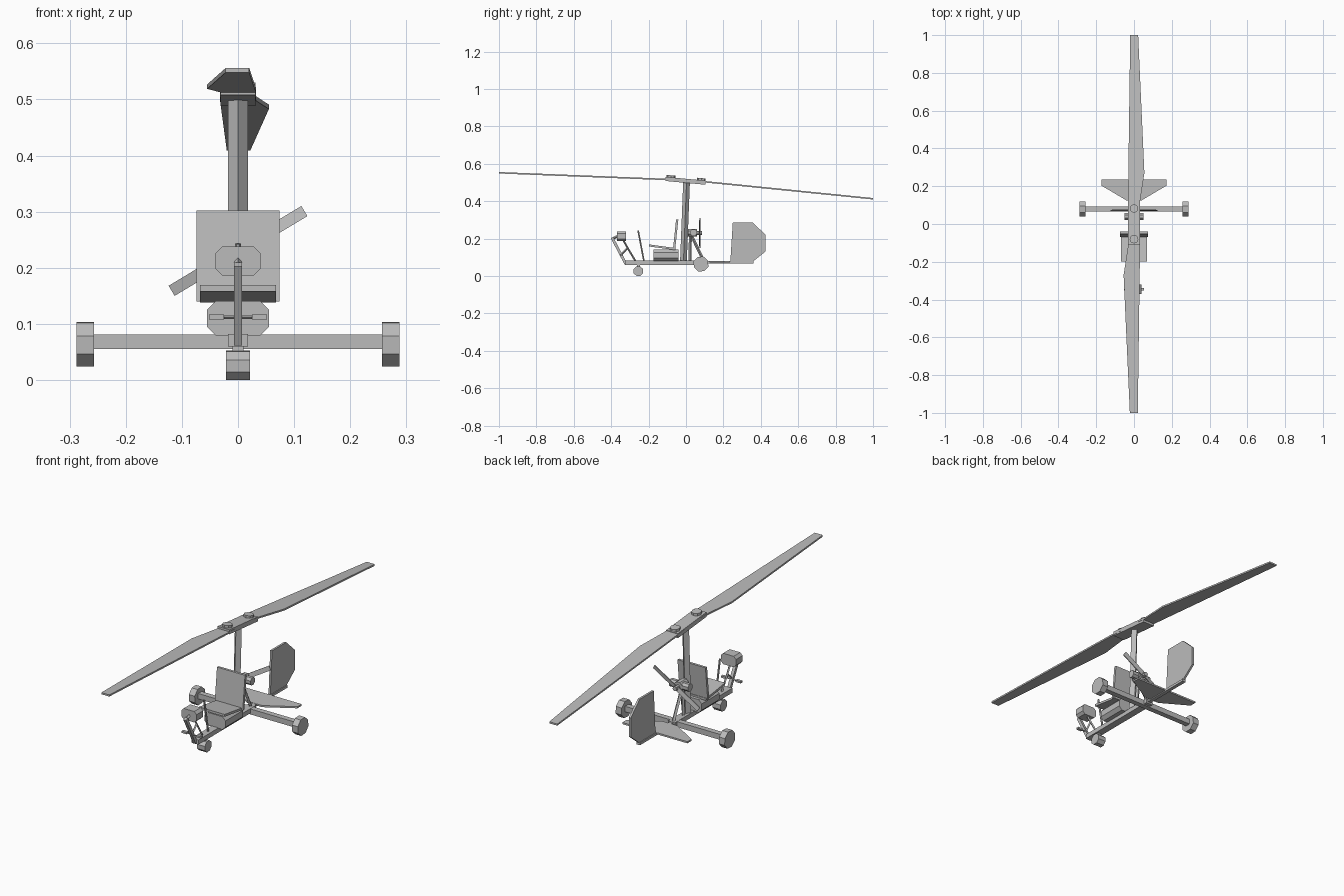
import bpy, bmesh, math
from mathutils import Vector

if "Cube" in bpy.data.objects:
    bpy.data.objects.remove(bpy.data.objects["Cube"])

grey = bpy.data.materials.new("plain_grey")
grey.diffuse_color = (0.5, 0.5, 0.5, 1)
grey.use_nodes = True
grey.node_tree.nodes["Principled BSDF"].inputs["Base Color"].default_value = grey.diffuse_color


def finish(name, bm):
    bmesh.ops.recalc_face_normals(bm, faces=bm.faces)
    me = bpy.data.meshes.new(name)
    bm.to_mesh(me)
    bm.free()
    me.materials.append(grey)
    ob = bpy.data.objects.new(name, me)
    bpy.context.collection.objects.link(ob)
    return ob


def prism(name, pts, axis, lo, hi, shape=None):
    """Extrude a 2D outline along an axis; shape optionally moves each point."""
    place = {'x': lambda p, d: (d, p[0], p[1]),
             'y': lambda p, d: (p[0], d, p[1]),
             'z': lambda p, d: (p[0], p[1], d)}[axis]
    bm = bmesh.new()
    rings = []
    for d in (lo, hi):
        cos = [Vector(place(p, d)) for p in pts]
        rings.append([bm.verts.new(shape(c) if shape else c) for c in cos])
    bm.faces.new(rings[0])
    bm.faces.new(rings[1])
    n = len(pts)
    for i in range(n):
        j = (i + 1) % n
        bm.faces.new((rings[0][i], rings[0][j], rings[1][j], rings[1][i]))
    return finish(name, bm)


def ngon(cx, cy, r, n, turn=0):
    return [(cx + r * math.cos(turn + 2 * math.pi * i / n),
             cy + r * math.sin(turn + 2 * math.pi * i / n)) for i in range(n)]


def chamfered(cx, cy, w, h, c):
    """Rectangle of half sizes w, h with cut corners."""
    return [(cx + x, cy + y) for x, y in (
        (w, h - c), (w - c, h), (c - w, h), (-w, h - c),
        (-w, c - h), (c - w, -h), (w - c, -h), (w, c - h))]


def rect(x0, x1, y0, y1):
    return [(x0, y0), (x1, y0), (x1, y1), (x0, y1)]


def rod(name, p, q, r, n=6, turn=0.0):
    """Straight tube with n sides between two points."""
    p, q = Vector(p), Vector(q)
    d = (q - p).normalized()
    u = Vector((1, 0, 0)) if abs(d.x) < 0.9 else Vector((0, 1, 0))
    u = (u - d * u.dot(d)).normalized()
    v = d.cross(u)

    def put(c):
        return (q if c.z > 0.5 else p) + u * c.x + v * c.y
    return prism(name, ngon(0, 0, r, n, turn), 'z', 0, 1, put)


# frame: keel, tail boom, axle and mast
prism("keel", rect(-0.018, 0.018, 0.06, 0.082), 'y', -0.325, 0.11)
prism("tail_boom", rect(-0.009, 0.009, 0.068, 0.08), 'y', 0.1, 0.36)
prism("axle", rect(0.067, 0.093, 0.055, 0.081), 'x', -0.26, 0.26)
rod("mast", (0, -0.014, 0.07), (0, 0.003, 0.505), 0.018, 4)

# wheels
turn = math.radians(25.5)
for side, s in (("left", -1), ("right", 1)):
    prism(side + "_wheel", ngon(0.08, 0.064, 0.042, 8, turn), 'x', s * 0.257, s * 0.288)
prism("nose_wheel", ngon(-0.255, 0.0262, 0.0275, 8, turn), 'x', -0.021, 0.021)
prism("nose_wheel_mount", rect(-0.263, -0.247, 0.03, 0.065), 'x', -0.01, 0.01)

# rotor hub with tilted top and two bolts
prism("rotor_hub", [(-0.11, 0.508), (0.105, 0.488), (0.105, 0.51), (-0.11, 0.53)],
      'x', -0.031, 0.031)
for i, y in enumerate((-0.08, 0.082)):
    zc = 0.52 - 0.093 * y
    prism("hub_bolt_%d" % i, ngon(0, y, 0.023, 8), 'z', zc - 0.01, zc + 0.011,
          lambda c, y=y: Vector((c.x, c.y, c.z - 0.093 * (c.y - y))))

# rotor blades, the rear one turned half round
outline = [(-0.032, -0.06), (-0.032, -0.12), (-0.055, -0.27),
           (-0.022, -1), (0.02, -1), (0.032, -0.12), (0.032, -0.06)]
for name, s, z0, slope in (("front_blade", 1, 0.516, 0.04), ("rear_blade", -1, 0.518, -0.101)):
    prism(name, outline, 'z', -0.008, 0,
          lambda c, s=s, z0=z0, k=slope: Vector((c.x * s, c.y * s, z0 + c.z + k * abs(c.y))))

# seat: tank below, tilted cushion and backrest
prism("seat_tank", chamfered(0, 0.11, 0.055, 0.031, 0.016), 'y', -0.173, -0.04)
prism("seat_cushion", [(-0.198, 0.158), (-0.055, 0.138), (-0.055, 0.149), (-0.198, 0.169)],
      'x', -0.068, 0.068)
prism("seat_back", [(-0.07, 0.14), (-0.058, 0.14), (-0.041, 0.302), (-0.053, 0.302)],
      'x', -0.074, 0.074)

# nose: strut, instrument pod, pedals and control stick
rod("nose_strut", (0, -0.396, 0.206), (0, -0.322, 0.065), 0.0105, 4, math.pi / 4)
prism("instrument_pod", chamfered(0, 0.212, 0.04, 0.026, 0.012), 'y', -0.37, -0.32)
rod("pod_mount", (0, -0.392, 0.2), (0, -0.36, 0.215), 0.007, 4)
rod("pod_brace_front", (0, -0.348, 0.112), (0, -0.312, 0.15), 0.005, 4)
rod("pod_brace_rear", (0, -0.312, 0.15), (0, -0.27, 0.08), 0.005, 4)
rod("pod_brace_upper", (0, -0.312, 0.15), (0, -0.34, 0.2), 0.005, 4)
rod("pedal_bar", (-0.05, -0.345, 0.112), (0.05, -0.345, 0.112), 0.003, 4)
for side, s in (("left", -1), ("right", 1)):
    prism(side + "_pedal", rect(-0.352, -0.338, 0.108, 0.117), 'x', s * 0.025, s * 0.052)
rod("control_stick", (0, -0.225, 0.08), (0, -0.256, 0.243), 0.005, 6)

# engine with side cylinders and supports
prism("engine_block", ngon(0, 0.232, 0.022, 8, math.pi / 8), 'y', 0.01, 0.06)
for side, s in (("left", -1), ("right", 1)):
    prism(side + "_cylinder", ngon(0.04, 0.232, 0.019, 8, math.pi / 8), 'x', s * 0.015, s * 0.05)
rod("propeller_shaft", (0, 0.055, 0.23), (0, 0.086, 0.23), 0.011, 8)
rod("engine_post", (0, 0.02, 0.075), (0, 0.024, 0.23), 0.008, 4)
rod("engine_brace", (0, 0.03, 0.215), (0, 0.097, 0.075), 0.008, 4)

# propeller: two pitched plates turned thirty degrees
a = math.radians(31)
for side, s in (("left", -1), ("right", 1)):
    def spin(c, s=s):
        x, z = c.x * s, c.z
        y = 0.073 + c.y + 0.2 * z * s
        return Vector((x * math.cos(a) - z * math.sin(a), y,
                       0.23 + x * math.sin(a) + z * math.cos(a)))
    prism(side + "_propeller_blade", rect(0, 0.138, -0.0105, 0.0105), 'y', -0.002, 0.002, spin)

# tail surfaces
prism("tailplane", [(-0.172, 0.235), (0.172, 0.235), (0.172, 0.203), (0.04, 0.125),
                    (-0.04, 0.125), (-0.172, 0.203)], 'z', 0.073, 0.081)
prism("rudder", [(0.237, 0.075), (0.355, 0.075), (0.424, 0.13), (0.424, 0.222),
                 (0.357, 0.285), (0.25, 0.285)], 'x', -0.005, 0.005)
